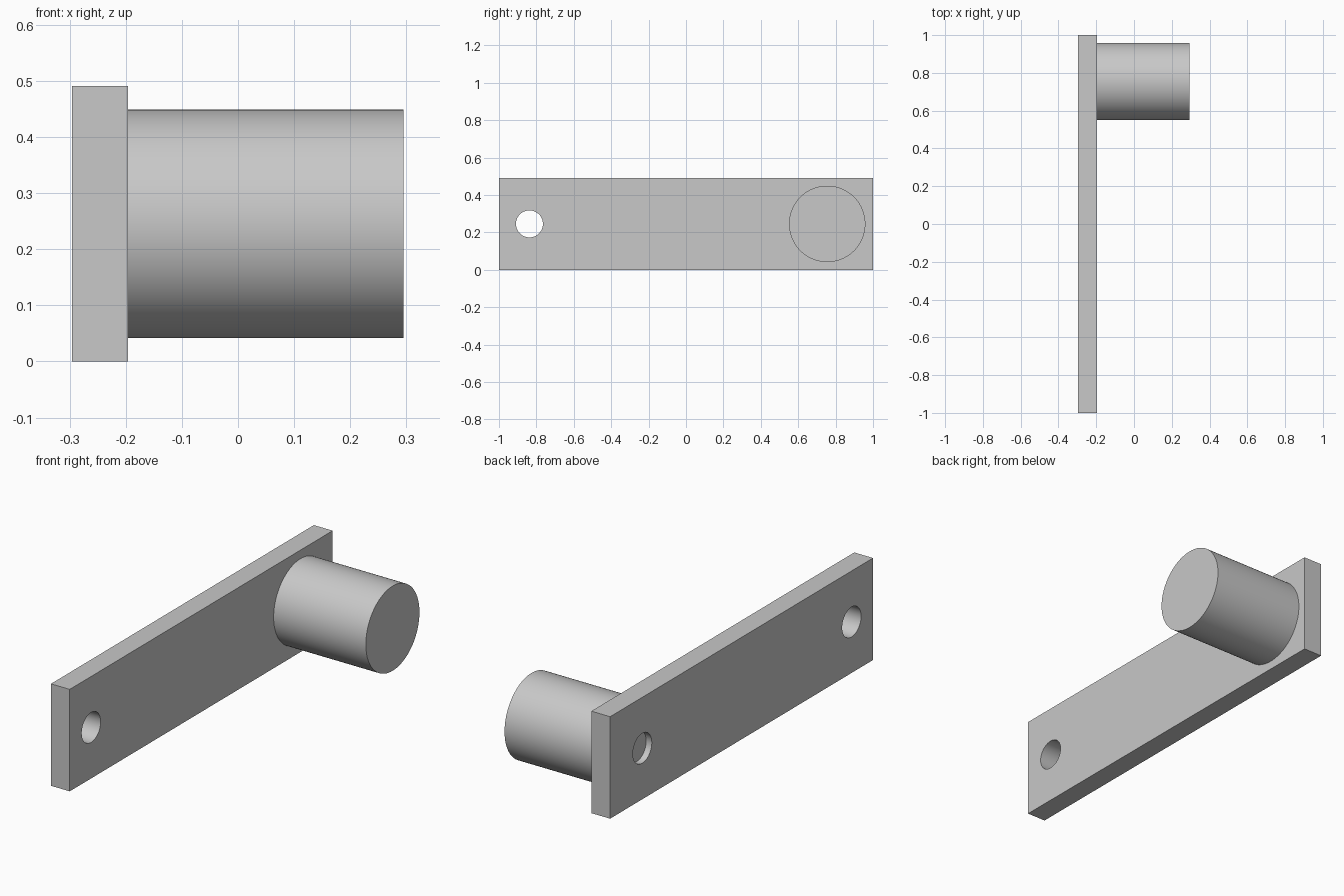
import bpy
import math

cube = bpy.data.objects.get("Cube")
if cube:
    bpy.data.objects.remove(cube, do_unlink=True)

LEFT, INNER, RIGHT = -0.296, -0.196, 0.295   # plate outer face, inner face, peg end
HEIGHT = 0.491
MID = HEIGHT / 2
PEG_Y, HOLE_Y = 0.755, -0.837
PEG_R, HOLE_R = 0.204, 0.072
RECESS = 0.03

grey = bpy.data.materials.new("plain_grey")
grey.use_nodes = True
colour = (0.58, 0.58, 0.58, 1)
grey.diffuse_color = colour
grey.node_tree.nodes["Principled BSDF"].inputs["Base Color"].default_value = colour


def x_cylinder(name, x0, x1, y, radius, sides=96):
    """Cylinder lying along x between x0 and x1."""
    bpy.ops.mesh.primitive_cylinder_add(
        vertices=sides, radius=radius, depth=x1 - x0,
        location=((x0 + x1) / 2, y, MID), rotation=(0, math.pi / 2, 0))
    obj = bpy.context.object
    obj.name = name
    obj.data.materials.append(grey)
    return obj


def smooth(obj):
    bpy.ops.object.select_all(action='DESELECT')
    obj.select_set(True)
    bpy.context.view_layer.objects.active = obj
    bpy.ops.object.shade_smooth_by_angle(angle=math.radians(30))


# Flat arm plate
bpy.ops.mesh.primitive_cube_add(size=1, location=((LEFT + INNER) / 2, 0, MID))
plate = bpy.context.object
plate.name = "arm_plate"
plate.scale = (INNER - LEFT, 2, HEIGHT)
bpy.ops.object.transform_apply(location=False, rotation=False, scale=True)
plate.data.materials.append(grey)

# Through hole at the front end, shallow recess behind the peg
cutters = [
    x_cylinder("hole_cutter", LEFT - 0.1, INNER + 0.1, HOLE_Y, HOLE_R),
    x_cylinder("recess_cutter", LEFT - 0.1, LEFT + RECESS, PEG_Y, HOLE_R),
]
for cutter in cutters:
    cutter.hide_render = True
    bpy.context.view_layer.objects.active = plate
    cut = plate.modifiers.new("cut", 'BOOLEAN')
    cut.operation = 'DIFFERENCE'
    cut.solver = 'EXACT'
    cut.object = cutter
    bpy.ops.object.modifier_apply(modifier=cut.name)
    bpy.data.objects.remove(cutter, do_unlink=True)
smooth(plate)

# Round handle peg
peg = x_cylinder("handle_peg", INNER - 0.01, RIGHT, PEG_Y, PEG_R)
smooth(peg)
